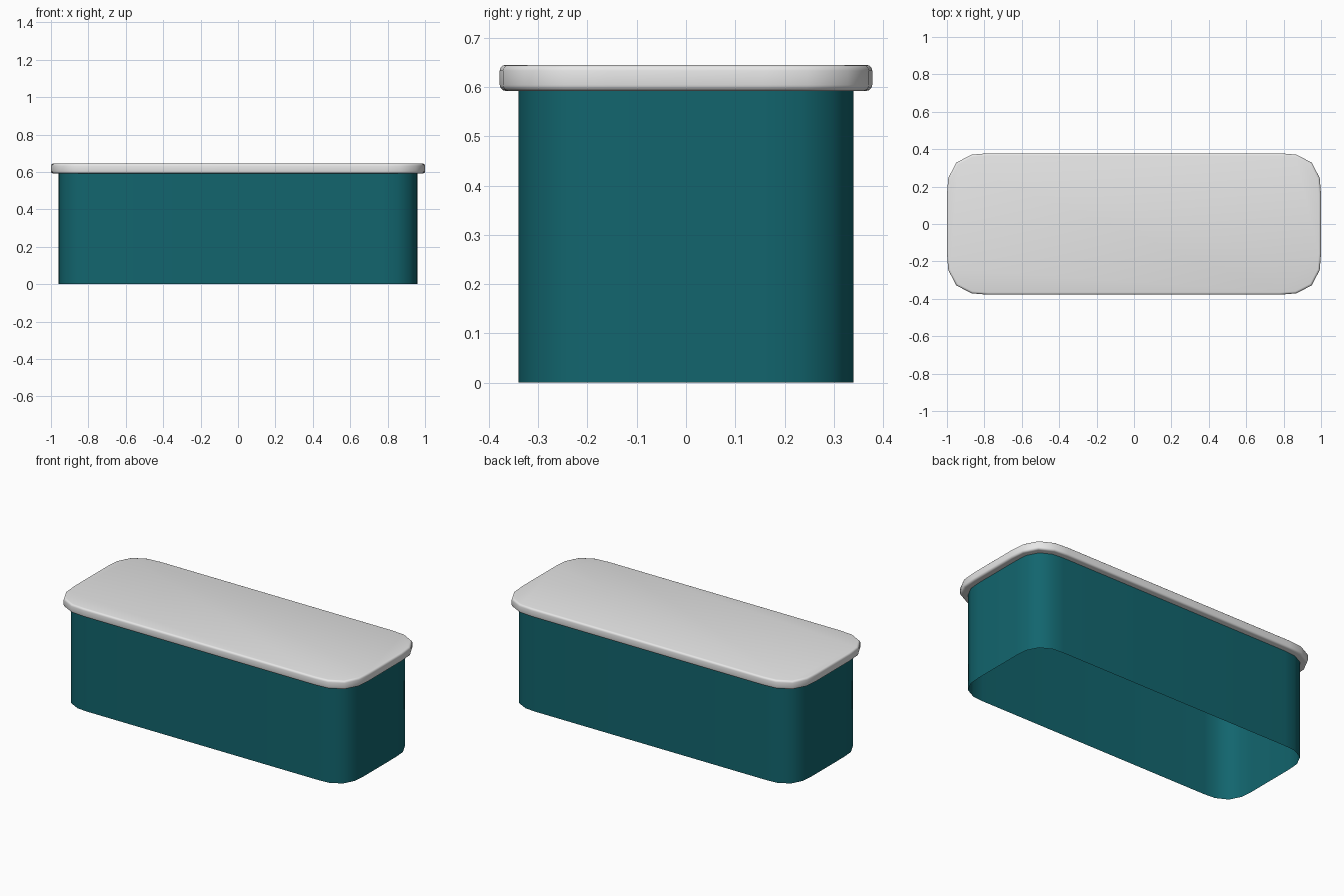
import bpy, bmesh
from math import cos, sin, radians

cube = bpy.data.objects.get("Cube")
if cube:
    bpy.data.objects.remove(cube, do_unlink=True)


def material(name, rgb):
    m = bpy.data.materials.new(name)
    m.use_nodes = True
    m.diffuse_color = (*rgb, 1)
    bsdf = next(n for n in m.node_tree.nodes if n.type == 'BSDF_PRINCIPLED')
    bsdf.inputs["Base Color"].default_value = (*rgb, 1)
    return m


def outline(half_x, half_y, radius, power=2.7, steps=4):
    """Rectangle outline with softly squared round corners."""
    points = []
    for quarter in range(4):
        for i in range(steps + 1):
            a = radians(90 * quarter + 90 * i / steps)
            c, s = cos(a), sin(a)
            reach = (abs(c) ** power + abs(s) ** power) ** (-1 / power)
            sx = 1 if quarter in (0, 3) else -1
            sy = 1 if quarter in (0, 1) else -1
            points.append((sx * (half_x - radius) + radius * reach * c,
                           sy * (half_y - radius) + radius * reach * s))
    return points


def loft(name, rings, mat, capped):
    """Bridge stacked outlines; rings hold (half_x, half_y, radius, z)."""
    bm = bmesh.new()
    loops = [[bm.verts.new((x, y, z)) for x, y in outline(hx, hy, r)]
             for hx, hy, r, z in rings]
    n = len(loops[0])
    for low, high in zip(loops, loops[1:]):
        for i in range(n):
            j = (i + 1) % n
            bm.faces.new((low[i], low[j], high[j], high[i]))
    if capped:
        bm.faces.new(loops[0][::-1])
        bm.faces.new(loops[-1])
    mesh = bpy.data.meshes.new(name)
    bm.to_mesh(mesh)
    bm.free()
    mesh.materials.append(mat)
    obj = bpy.data.objects.new(name, mesh)
    bpy.context.collection.objects.link(obj)
    bpy.ops.object.select_all(action='DESELECT')
    obj.select_set(True)
    bpy.context.view_layer.objects.active = obj
    bpy.ops.object.shade_smooth_by_angle(angle=radians(35))
    return obj


teal = material("teal", (0.006, 0.13, 0.155))
light_grey = material("light grey", (0.8, 0.8, 0.8))

# Open-bottomed container wall
loft("container_wall", [(0.96, 0.34, 0.18, z) for z in (0, 0.595)], teal, False)

# Lid with rounded upper and lower rims
bottom, top, rim = 0.592, 0.645, 0.012
profile = [(rim * (1 - sin(radians(a))), bottom + rim * (1 - cos(radians(a))))
           for a in (0, 30, 60, 90)]
profile += [(inset, bottom + top - z) for inset, z in reversed(profile)]
loft("lid", [(1 - d, 0.378 - d, 0.22 - d, z) for d, z in profile],
     light_grey, True)
